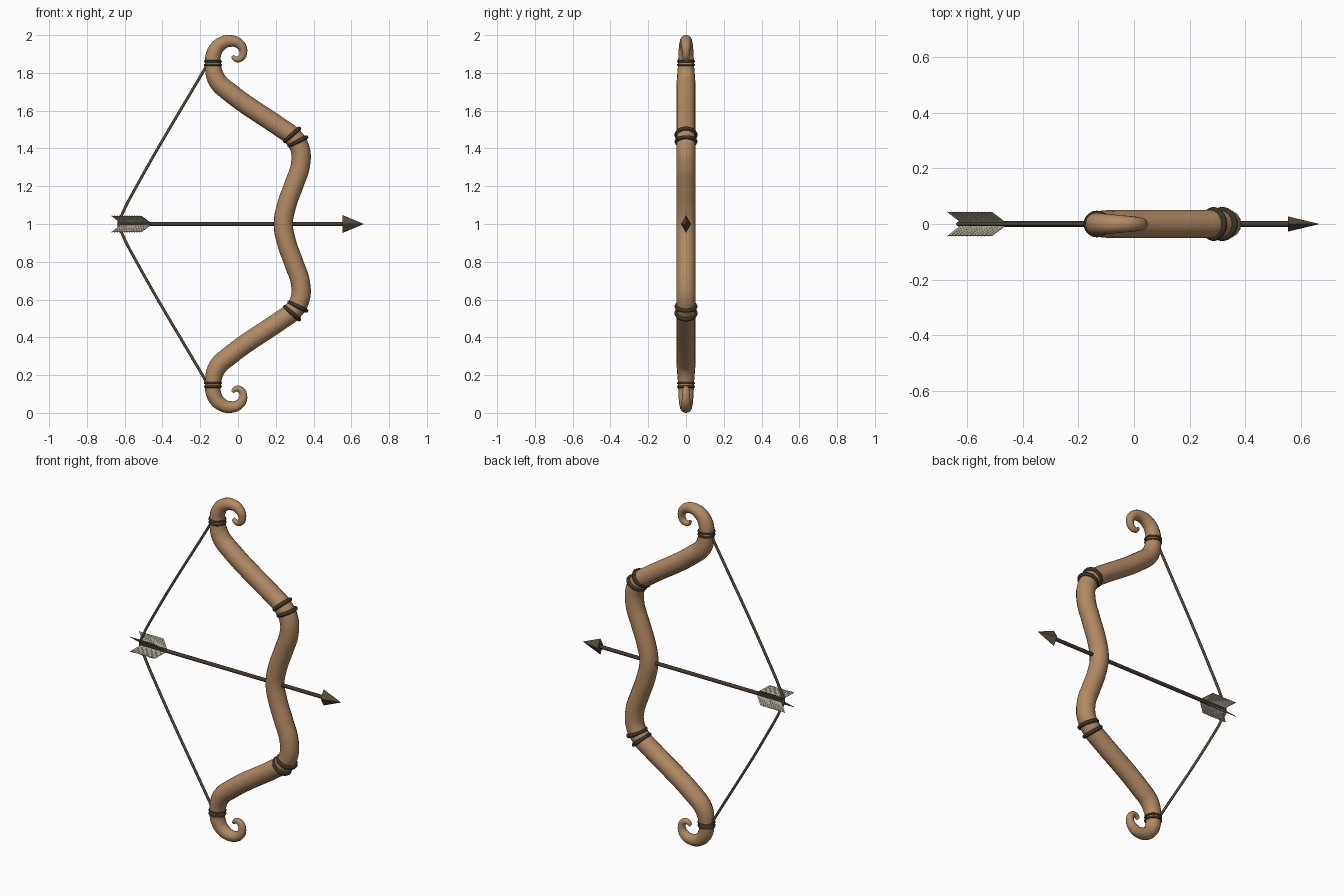
import bpy, bmesh, math
from mathutils import Vector, Matrix

cube = bpy.data.objects.get("Cube")
if cube:
    bpy.data.objects.remove(cube, do_unlink=True)

MID = 1.0  # height of the arrow and of the mirror plane


def material(name, rgb):
    m = bpy.data.materials.new(name)
    m.use_nodes = True
    m.diffuse_color = (*rgb, 1)
    m.node_tree.nodes["Principled BSDF"].inputs["Base Color"].default_value = (*rgb, 1)
    return m


wood = material("tan wood", (0.44, 0.255, 0.125))
binding = material("dark binding", (0.045, 0.034, 0.023))
cord = material("brown cord", (0.10, 0.075, 0.042))
shaft_mat = material("dark shaft", (0.062, 0.042, 0.026))
feather_mat = material("grey feather", (0.36, 0.32, 0.26))


def finish(obj, name, mat, smooth=True):
    obj.name = name
    obj.data.materials.clear()
    obj.data.materials.append(mat)
    if smooth:
        bpy.ops.object.select_all(action='DESELECT')
        obj.select_set(True)
        bpy.context.view_layer.objects.active = obj
        bpy.ops.object.shade_smooth_by_angle(angle=math.radians(50))
    return obj


def tube(name, points, mat, sides=4):
    """Sweep a round section along (x, z, radius) points in the XZ plane."""
    curve = bpy.data.curves.new(name, 'CURVE')
    curve.dimensions = '3D'
    curve.bevel_depth = 1
    curve.bevel_resolution = sides
    curve.resolution_u = 8
    curve.use_fill_caps = True
    spline = curve.splines.new('BEZIER')
    spline.bezier_points.add(len(points) - 1)
    for bp, (x, z, r) in zip(spline.bezier_points, points):
        bp.co = (x, 0, z)
        bp.radius = r
        bp.handle_left_type = bp.handle_right_type = 'AUTO'
    obj = bpy.data.objects.new(name, curve)
    bpy.context.collection.objects.link(obj)
    bpy.ops.object.select_all(action='DESELECT')
    obj.select_set(True)
    bpy.context.view_layer.objects.active = obj
    bpy.ops.object.convert(target='MESH')
    return finish(bpy.context.view_layer.objects.active, name, mat)


def mirrored(points):
    """Complete an upper-half path with its lower half."""
    lower = [(x, 2 * MID - z, r) for x, z, r in reversed(points[1:])]
    return lower + points


# Bow body: grip, elbow, straight limb and curled tip
R = 0.051
half = [
    (0.24, 1.0, R), (0.258, 1.1, R), (0.297, 1.21, R), (0.33, 1.31, R),
    (0.328, 1.4, R), (0.286, 1.466, R), (0.236, 1.503, R),
    (-0.05, 1.702, R), (-0.11, 1.76, 0.049), (-0.133, 1.85, 0.042),
    (-0.127, 1.905, 0.04), (-0.095, 1.95, 0.036), (-0.04, 1.969, 0.031),
    (0.01, 1.951, 0.026), (0.028, 1.912, 0.021), (0.014, 1.878, 0.018),
    (-0.012, 1.873, 0.015), (-0.03, 1.889, 0.009),
]
tube("bow_body", mirrored(half), wood, 6)

# Bindings: two thick rings at each elbow, two thin ones at each tip
rings = [
    ("elbow_ring_inner", 0.317, 1.437, (-0.45, 0.9), 0.05, 0.011),
    ("elbow_ring_outer", 0.286, 1.472, (-0.66, 0.75), 0.05, 0.011),
    ("tip_ring_inner", -0.133, 1.842, (0, 1), 0.042, 0.006),
    ("tip_ring_outer", -0.133, 1.861, (0, 1), 0.042, 0.006),
]
for end, sign in (("upper", 1), ("lower", -1)):
    for name, x, z, (dx, dz), major, minor in rings:
        axis = Vector((dx, 0, dz * sign))
        bpy.ops.mesh.primitive_torus_add(
            location=(x, 0, MID + sign * (z - MID)),
            rotation=axis.to_track_quat('Z', 'Y').to_euler(),
            major_radius=major, minor_radius=minor,
            major_segments=32, minor_segments=8)
        finish(bpy.context.object, f"{end}_{name}", binding)

# Drawn bowstring
S = 0.0075
string_half = [(-0.632, 1.0, S), (-0.612, 1.055, S), (-0.54, 1.195, S), (-0.162, 1.845, S)]
tube("bowstring", mirrored(string_half), cord, 2)


def along_x(x):
    """Place something built along Z so that it points along +X at the arrow."""
    return Matrix.Translation((x, 0, MID)) @ Matrix.Rotation(math.pi / 2, 4, 'Y')


# Arrow shaft
bpy.ops.mesh.primitive_cylinder_add(vertices=12, radius=0.0105, depth=1.19)
bpy.context.object.data.transform(along_x(-0.035))
finish(bpy.context.object, "arrow_shaft", shaft_mat)

# Arrow head: four-sided point, taller than wide
bpy.ops.mesh.primitive_cone_add(vertices=4, radius1=1, depth=0.113)
head = bpy.context.object
head.data.transform(Matrix.Diagonal((0.047, 0.027, 1, 1)))
head.data.transform(along_x(0.6105))
finish(head, "arrow_head", cord, smooth=False)

# Fletching: four swept vanes of barbs set in a cross
BARBS, BACK, FRONT, SWEEP, HEIGHT = 12, -0.62, -0.46, 0.05, 0.061
step = (FRONT - BACK) / BARBS
for k in range(4):
    bm = bmesh.new()
    for i in range(BARBS):
        x0 = BACK + i * step
        x1 = x0 + step
        outline = [(x0, 0.006), (x1, 0.006), (x1 - SWEEP, HEIGHT - 0.002),
                   (x0 - SWEEP, HEIGHT)]
        bm.faces.new([bm.verts.new((x, 0, z)) for x, z in outline])
    bmesh.ops.remove_doubles(bm, verts=bm.verts, dist=0.0005)
    bm.transform(Matrix.Translation((0, 0, MID))
                 @ Matrix.Rotation(math.radians(45 + 90 * k), 4, 'X'))
    mesh = bpy.data.meshes.new("vane")
    bm.to_mesh(mesh)
    bm.free()
    vane = bpy.data.objects.new("vane", mesh)
    bpy.context.collection.objects.link(vane)
    solid = vane.modifiers.new("thickness", 'SOLIDIFY')
    solid.thickness = 0.003
    solid.offset = 0
    finish(vane, f"fletching_vane_{k + 1}", feather_mat, smooth=False)
